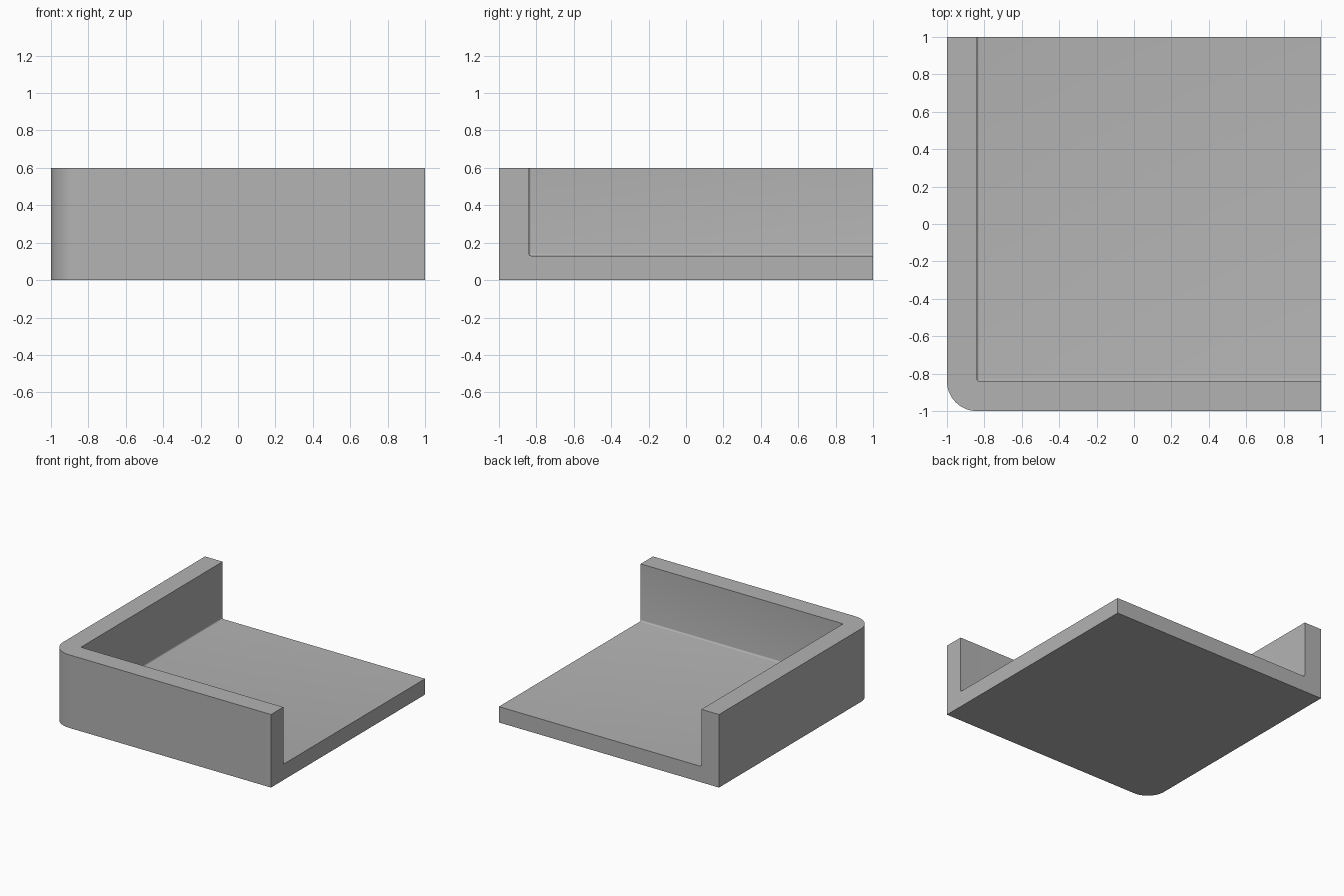
import bpy
import bmesh
from math import cos, sin, pi

HALF, HEIGHT = 1.0, 0.6
WALL, FLOOR = 0.16, 0.13
OUTER_R, INNER_R = 0.16, 0.012

old = bpy.data.objects.get("Cube")
if old:
    bpy.data.objects.remove(old, do_unlink=True)

# Plain grey material
grey = bpy.data.materials.new("plain grey")
grey.use_nodes = True
colour = (0.45, 0.45, 0.45, 1)
grey.diffuse_color = colour
grey.node_tree.nodes["Principled BSDF"].inputs["Base Color"].default_value = colour


def prism(name, outline, z0, z1):
    """Closed solid from a flat outline."""
    bm = bmesh.new()
    base = bm.faces.new([bm.verts.new((x, y, z0)) for x, y in outline])
    top = bmesh.ops.extrude_face_region(bm, geom=[base])["geom"]
    verts = [g for g in top if isinstance(g, bmesh.types.BMVert)]
    bmesh.ops.translate(bm, verts=verts, vec=(0, 0, z1 - z0))
    bmesh.ops.recalc_face_normals(bm, faces=bm.faces)
    mesh = bpy.data.meshes.new(name)
    bm.to_mesh(mesh)
    bm.free()
    mesh.materials.append(grey)
    obj = bpy.data.objects.new(name, mesh)
    bpy.context.collection.objects.link(obj)
    return obj


# Block with one rounded vertical corner at the front right
centre = -HALF + OUTER_R
steps = 24
arc = [(centre + OUTER_R * cos(pi + pi / 2 * i / steps),
        centre + OUTER_R * sin(pi + pi / 2 * i / steps)) for i in range(steps + 1)]
tray = prism("corner_tray", arc + [(HALF, -HALF), (HALF, HALF), (-HALF, HALF)], 0, HEIGHT)

# Pocket cutter with slightly rounded edges, open to the back, left and top
a, b = -HALF + WALL, HALF + 0.5
cutter = prism("pocket_cutter", [(a, a), (b, a), (b, b), (a, b)], FLOOR, HEIGHT + 0.5)
cutter.hide_render = True
bevel = cutter.modifiers.new("Soft edges", 'BEVEL')
bevel.width = INNER_R
bevel.segments = 4

# Cut the pocket, then remove the cutter
cut = tray.modifiers.new("Pocket", 'BOOLEAN')
cut.operation = 'DIFFERENCE'
cut.solver = 'EXACT'
cut.object = cutter
bpy.ops.object.select_all(action='DESELECT')
tray.select_set(True)
bpy.context.view_layer.objects.active = tray
bpy.ops.object.modifier_apply(modifier=cut.name)
bpy.data.objects.remove(cutter, do_unlink=True)
bpy.ops.object.shade_smooth_by_angle(angle=pi / 6)
